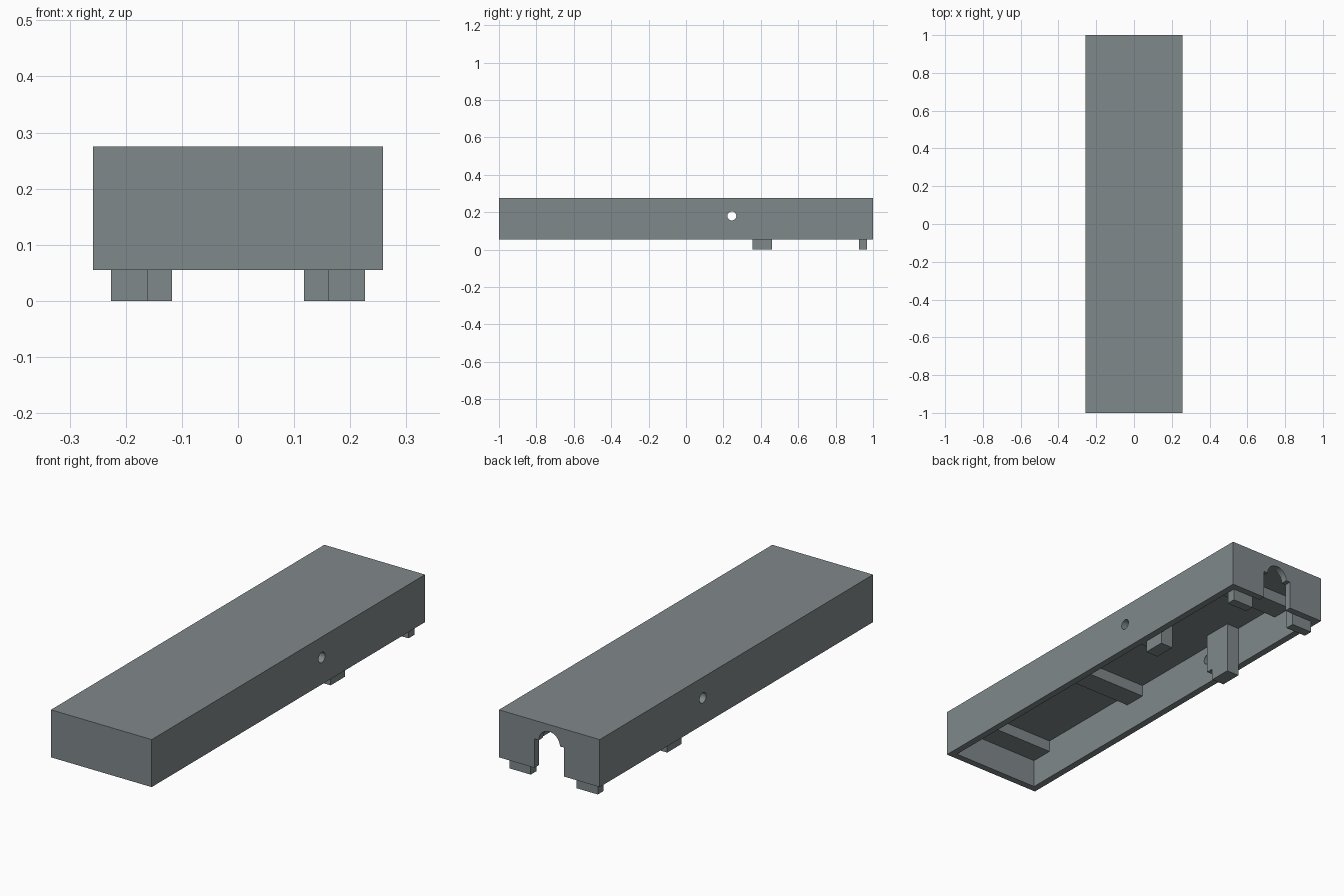
import bpy, bmesh, math

if "Cube" in bpy.data.objects:
    bpy.data.objects.remove(bpy.data.objects["Cube"])

W, L, T = 0.258, 1.0, 0.032        # half width, half length, wall thickness
Z0, Z1 = 0.055, 0.275              # rim and top heights
XI, YI, ZI = W - T, L - T, Z1 - T  # inner wall and ceiling positions

grey = bpy.data.materials.new("slate_grey")
grey.diffuse_color = (0.216, 0.25, 0.254, 1)
grey.use_nodes = True
grey.node_tree.nodes["Principled BSDF"].inputs["Base Color"].default_value = grey.diffuse_color


def finish(name, bm):
    bmesh.ops.recalc_face_normals(bm, faces=bm.faces[:])
    me = bpy.data.meshes.new(name)
    bm.to_mesh(me)
    bm.free()
    ob = bpy.data.objects.new(name, me)
    bpy.context.collection.objects.link(ob)
    me.materials.append(grey)
    return ob


def prism(name, pts, axis, lo, hi):
    """Extrude a closed profile along one axis; the profile uses the other two."""
    bm = bmesh.new()

    def co(p, d):
        c = list(p)
        c.insert(axis, d)
        return c
    f = bm.faces.new([bm.verts.new(co(p, lo)) for p in pts])
    r = bmesh.ops.extrude_face_region(bm, geom=[f])
    for v in r["geom"]:
        if isinstance(v, bmesh.types.BMVert):
            v.co[axis] = hi
    return finish(name, bm)


def box(name, x, y, z):
    return prism(name, [(x[0], y[0]), (x[1], y[0]), (x[1], y[1]), (x[0], y[1])], 2, *z)


def cut(target, cutter):
    cutter.hide_render = True
    cutter.hide_viewport = True
    m = target.modifiers.new("cut", "BOOLEAN")
    m.operation, m.solver, m.object = "DIFFERENCE", "EXACT", cutter


# Hollow cover, open underneath
cover = box("cover_shell", (-W, W), (-L, L), (Z0, Z1))
cut(cover, box("cavity_cutter", (-XI, XI), (-YI, YI), (Z0 - 0.1, ZI)))

# Cable opening in the back wall: slot with a narrower round top
R, ZC, S = 0.054, 0.189, 0.076
arch = [(R * math.cos(math.pi * i / 24), ZC + (R - 0.0005) * math.sin(math.pi * i / 24))
        for i in range(25)]
slot = [(S, Z0 - 0.05), (S, ZC)] + arch + [(-S, ZC), (-S, Z0 - 0.05)]
cut(cover, prism("cable_opening_cutter", slot, 1, YI - 0.01, L + 0.05))

# Round hole through both side walls
ring = [(0.245 + 0.024 * math.cos(math.tau * i / 32), 0.18 + 0.024 * math.sin(math.tau * i / 32))
        for i in range(32)]
cut(cover, prism("side_hole_cutter", ring, 0, -W - 0.1, W + 0.1))

# Cross ribs under the ceiling
for name, y0, y1 in (("front_rib", -YI, -0.86), ("middle_rib", -0.316, -0.21),
                     ("back_rib", 0.715, 0.82)):
    box(name, (-XI, XI), (y0, y1), (ZC, ZI))

# Mounting posts, mirrored left and right
post = [(0.355, 0), (0.46, 0), (0.46, ZI), (0.32, ZI), (0.32, Z0), (0.355, Z0)]
for side, s in (("left", -1), ("right", 1)):
    xs = sorted((s * 0.161, s * XI))
    prism(side + "_middle_post", post, 0, *xs)
    box(side + "_back_post", sorted((s * 0.118, s * XI)), (0.925, YI), (0, ZI))
